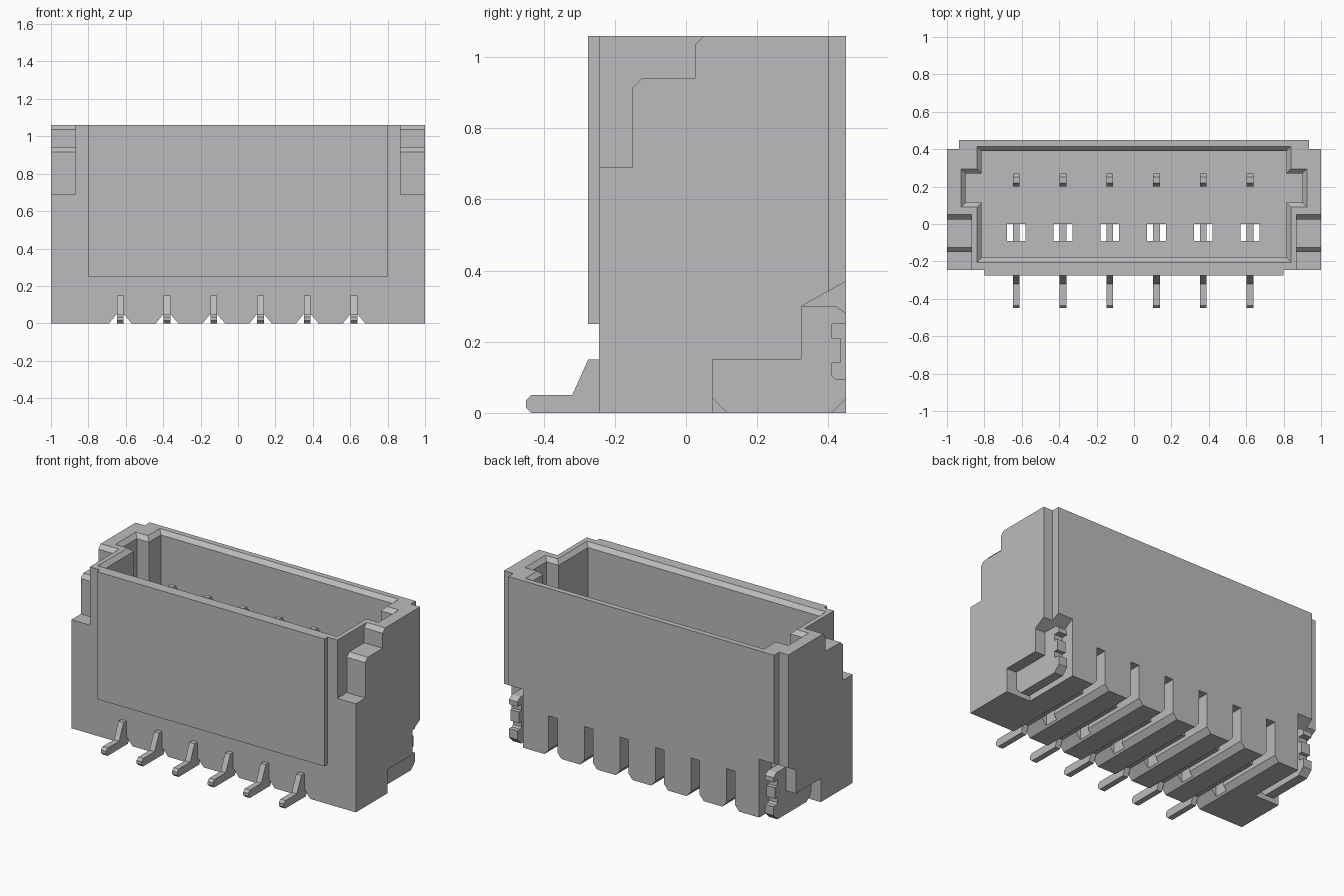
import bpy
import bmesh

if "Cube" in bpy.data.objects:
    bpy.data.objects.remove(bpy.data.objects["Cube"], do_unlink=True)

grey = bpy.data.materials.new("plain_grey")
grey.use_nodes = True
COLOUR = (0.5, 0.5, 0.51, 1)
grey.diffuse_color = COLOUR
grey.node_tree.nodes["Principled BSDF"].inputs["Base Color"].default_value = COLOUR


def loft(name, loops):
    """Closed solid through matching 3D loops."""
    bm = bmesh.new()
    rings = [[bm.verts.new(p) for p in loop] for loop in loops]
    n = len(rings[0])
    for low, high in zip(rings, rings[1:]):
        for i in range(n):
            j = (i + 1) % n
            bm.faces.new((low[i], low[j], high[j], high[i]))
    bm.faces.new(rings[0][::-1])
    bm.faces.new(rings[-1])
    bmesh.ops.recalc_face_normals(bm, faces=bm.faces)
    mesh = bpy.data.meshes.new(name)
    bm.to_mesh(mesh)
    bm.free()
    mesh.materials.append(grey)
    obj = bpy.data.objects.new(name, mesh)
    bpy.context.collection.objects.link(obj)
    return obj


def prism(name, axis, pts, a, b):
    """Extrude a 2D outline along an axis from a to b."""
    place = {"x": lambda p, t: (t, p[0], p[1]),
             "y": lambda p, t: (p[0], t, p[1]),
             "z": lambda p, t: (p[0], p[1], t)}[axis]
    return loft(name, [[place(p, t) for p in pts] for t in (a, b)])


def box(name, x0, x1, y0, y1, z0, z1):
    return prism(name, "z", [(x0, y0), (x1, y0), (x1, y1), (x0, y1)], z0, z1)


def cut(target, cutter):
    mod = target.modifiers.new("cut", "BOOLEAN")
    mod.operation = "DIFFERENCE"
    mod.solver = "EXACT"
    mod.object = cutter
    deps = bpy.context.evaluated_depsgraph_get()
    mesh = bpy.data.meshes.new_from_object(target.evaluated_get(deps))
    target.modifiers.clear()
    target.data = mesh
    bpy.data.objects.remove(cutter, do_unlink=True)


def mirrored(half):
    """Complete a right-half outline across x = 0."""
    return half + [(-x, y) for x, y in reversed(half)]


TOP = 1.06
PINS = [-0.63 + 0.25 * i for i in range(6)]

# Housing with raised back wall
housing = prism("housing", "z", mirrored(
    [(1, -0.245), (1, 0.4), (0.935, 0.4), (0.935, 0.45)]), 0, TOP)
box("front_panel", -0.8, 0.8, -0.275, -0.245, 0.25, TOP)


# Socket with side keyways and a bevelled mouth
def socket(o, z):
    half = [(0.815 + o, -0.18 - o), (0.815 + o, 0.115 - o), (0.9 + o, 0.115 - o),
            (0.9 + o, 0.27 + o), (0.815 + o, 0.27 + o), (0.815 + o, 0.39 + o)]
    return [(x, y, z) for x, y in mirrored(half)]


cut(housing, loft("socket_cutter", [
    socket(0, 0.32), socket(0, TOP - 0.025), socket(0.025, TOP), socket(0.025, TOP + 0.1)]))

# Stepped front shoulders and rear tab recesses
shoulder = [(-0.4, 0.69), (-0.15, 0.69), (-0.15, 0.915), (-0.125, 0.94),
            (0.025, 0.94), (0.025, 1.035), (0.05, TOP), (0.05, 1.2), (-0.4, 1.2)]
recess = [(0.075, -0.1), (0.075, 0.15), (0.325, 0.15), (0.325, 0.30),
          (0.45, 0.37), (0.6, 0.37), (0.6, -0.1)]
# Solder tab outline with a notched rear edge
tab = [(0.075, 0.04), (0.115, 0), (0.41, 0), (0.45, 0.04), (0.45, 0.095),
       (0.42, 0.095), (0.41, 0.105), (0.41, 0.14), (0.435, 0.14), (0.435, 0.21),
       (0.41, 0.21), (0.41, 0.25), (0.45, 0.25), (0.45, 0.28), (0.42, 0.30),
       (0.325, 0.30), (0.325, 0.15), (0.075, 0.15)]
for side, s in (("left", 1), ("right", -1)):
    cut(housing, prism("shoulder_cutter", "x", shoulder, s * 0.87, s * 1.2))
    cut(housing, prism("recess_cutter", "x", recess, s * 0.83, s * 1.2))
    prism(side + "_solder_tab", "x", tab, s * 0.87, s * 0.93)

# Contact side profile: foot, base bar and upright blade
contact = [(-0.45, 0.015), (-0.435, 0), (-0.23, 0), (-0.21, 0.05), (0.27, 0.05),
           (0.27, 0.79), (0.25, 0.82), (0.22, 0.82), (0.2, 0.79), (0.2, 0.15),
           (-0.275, 0.15), (-0.32, 0.05), (-0.435, 0.05), (-0.45, 0.035)]
for i, x in enumerate(PINS):
    # Flared groove underneath, rear entry slot and floor window
    cut(housing, prism("groove_cutter", "y", [
        (x - 0.1, -0.05), (x + 0.1, -0.05), (x + 0.06, 0),
        (x + 0.018, 0.05), (x - 0.018, 0.05)], -0.4, 0.6))
    cut(housing, box("slot_cutter", x - 0.03, x + 0.03, -0.05, 0.6, -0.1, 0.25))
    cut(housing, box("window_cutter", x - 0.05, x + 0.05, -0.09, 0.0, -0.1, 0.4))
    prism(f"contact_{i + 1}", "x", contact, x - 0.018, x + 0.018)
